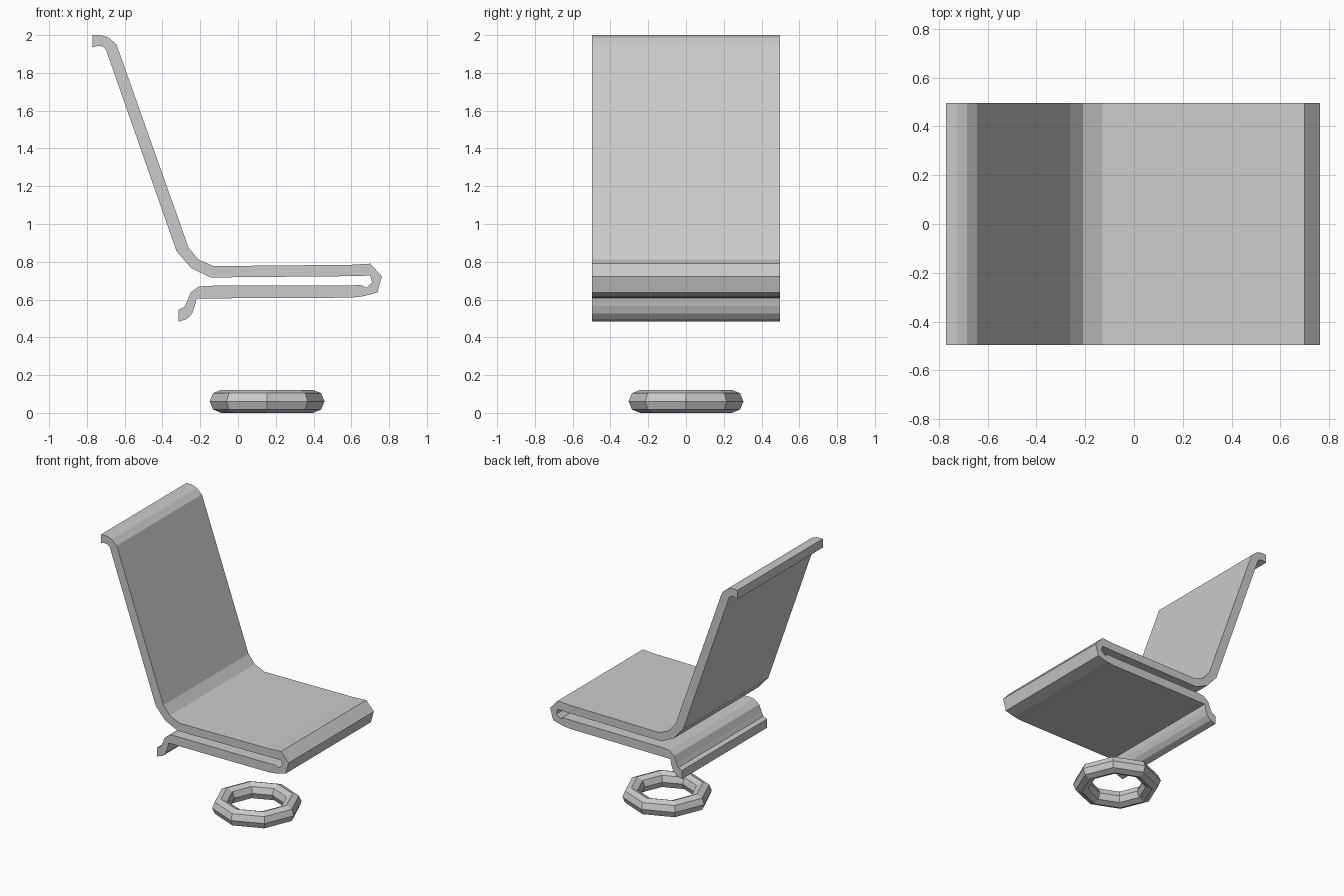
import bpy, bmesh, math

if "Cube" in bpy.data.objects:
    bpy.data.objects.remove(bpy.data.objects["Cube"])

def make_object(name, bm):
    bmesh.ops.recalc_face_normals(bm, faces=bm.faces)
    mesh = bpy.data.meshes.new(name)
    bm.to_mesh(mesh)
    bm.free()
    obj = bpy.data.objects.new(name, mesh)
    bpy.context.collection.objects.link(obj)
    return obj

def extruded_profile(name, points, half_width):
    bm = bmesh.new()
    face = bm.faces.new([bm.verts.new((x, -half_width, z)) for x, z in points])
    ext = bmesh.ops.extrude_face_region(bm, geom=[face], use_keep_orig=True)
    verts = [v for v in ext["geom"] if isinstance(v, bmesh.types.BMVert)]
    bmesh.ops.translate(bm, verts=verts, vec=(0, 2 * half_width, 0))
    return make_object(name, bm)

# Folded seat strip: upper face from the headrest to the seat front and down to the rear lip
outer = [(-0.77, 2.0), (-0.725, 2.0), (-0.685, 1.987), (-0.643, 1.95),
         (-0.262, 0.875), (-0.21, 0.812), (-0.13, 0.777), (0.6, 0.784),
         (0.70, 0.79), (0.762, 0.722), (0.738, 0.637), (0.66, 0.617),
         (0.6, 0.61), (-0.22, 0.606), (-0.228, 0.567), (-0.243, 0.527),
         (-0.27, 0.497), (-0.315, 0.483)]
# Inner face of the strip, back from the lip to the headrest
inner = [(-0.315, 0.547), (-0.285, 0.56), (-0.27, 0.59), (-0.25, 0.638),
         (-0.21, 0.668), (-0.167, 0.673), (0.6, 0.675), (0.65, 0.677),
         (0.68, 0.663), (0.71, 0.69), (0.70, 0.727), (0.6, 0.724),
         (-0.145, 0.717), (-0.246, 0.765), (-0.325, 0.855), (-0.70, 1.925),
         (-0.717, 1.94), (-0.742, 1.943), (-0.77, 1.935)]
extruded_profile("folded_seat", outer + inner, 0.497)

# Octagonal base ring
bpy.ops.mesh.primitive_torus_add(major_segments=8, minor_segments=8,
                                 major_radius=0.243, minor_radius=0.061,
                                 location=(0.154, 0, 0.061))
bpy.context.object.name = "base_ring"
